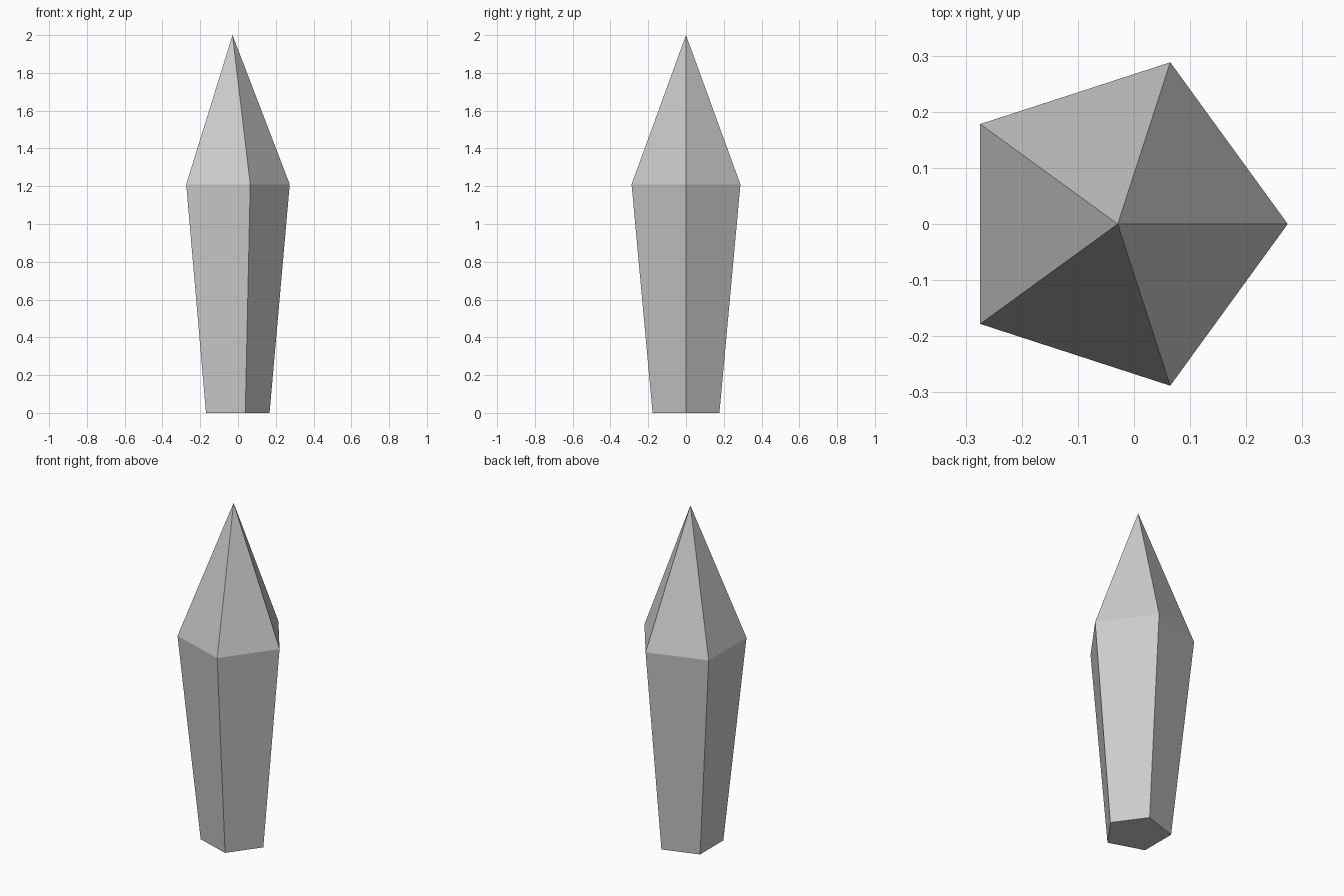
import bpy, bmesh
from math import cos, sin, tau

if "Cube" in bpy.data.objects:
    bpy.data.objects.remove(bpy.data.objects["Cube"])

SIDES = 5


def ring(bm, radius, cx, z):
    """Regular pentagon with one corner pointing to +x."""
    return [bm.verts.new((cx + radius * cos(tau * i / SIDES),
                          radius * sin(tau * i / SIDES), z))
            for i in range(SIDES)]


bm = bmesh.new()
base = ring(bm, 0.186, -0.019, 0.0)
shoulder = ring(bm, 0.303, -0.029, 1.21)
tip = bm.verts.new((-0.029, 0, 2.0))

# Bottom cap, flaring shaft and pointed top
bm.faces.new(base[::-1])
for i in range(SIDES):
    j = (i + 1) % SIDES
    bm.faces.new((base[i], base[j], shoulder[j], shoulder[i]))
    bm.faces.new((shoulder[i], shoulder[j], tip))
bmesh.ops.recalc_face_normals(bm, faces=bm.faces)

mesh = bpy.data.meshes.new("crystal")
bm.to_mesh(mesh)
bm.free()
crystal = bpy.data.objects.new("crystal", mesh)
bpy.context.collection.objects.link(crystal)
